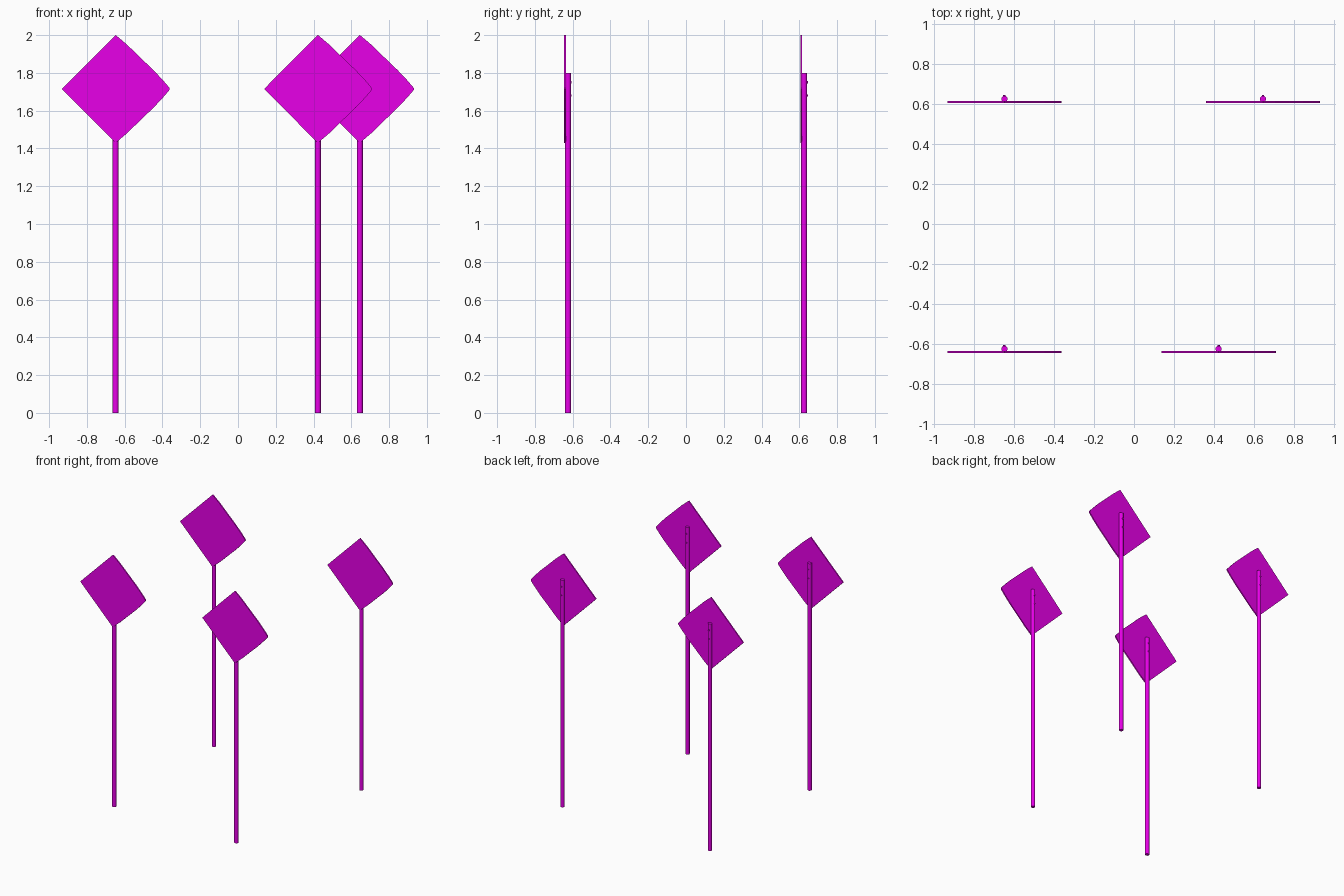
import bpy, bmesh
from math import pi
from mathutils import Matrix

if "Cube" in bpy.data.objects:
    bpy.data.objects.remove(bpy.data.objects["Cube"])

mat = bpy.data.materials.new("magenta")
mat.diffuse_color = (0.8, 0.0, 0.8, 1)
mat.use_nodes = True
mat.node_tree.nodes["Principled BSDF"].inputs["Base Color"].default_value = mat.diffuse_color


def finish(name, bm):
    bmesh.ops.recalc_face_normals(bm, faces=bm.faces)
    me = bpy.data.meshes.new(name)
    bm.to_mesh(me)
    bm.free()
    me.materials.append(mat)
    ob = bpy.data.objects.new(name, me)
    bpy.context.collection.objects.link(ob)
    return ob


def smooth(ob):
    bpy.ops.object.select_all(action='DESELECT')
    bpy.context.view_layer.objects.active = ob
    ob.select_set(True)
    bpy.ops.object.shade_smooth_by_angle()


def plate(name, x, y):
    # diamond outline: straight left edges, slightly bowed right edges
    upper = [(-.277, .008), (-.008, .278), (0, .285), (.008, .279), (.06, .235),
             (.13, .167), (.2, .1), (.25, .047), (.28, .012), (.286, .004)]
    outline = [(-.285, 0)] + upper + [(a, -b) for a, b in reversed(upper)]
    bm = bmesh.new()
    f = bm.faces.new([bm.verts.new((x + a, y, 1.715 + b)) for a, b in outline])
    ext = bmesh.ops.extrude_face_region(bm, geom=[f])
    bmesh.ops.translate(bm, vec=(0, .01, 0),
                        verts=[v for v in ext["geom"] if isinstance(v, bmesh.types.BMVert)])
    finish(name, bm)


def rod(name, r, length, loc, rot=Matrix(), sides=16):
    bm = bmesh.new()
    bmesh.ops.create_cone(bm, cap_ends=True, segments=sides, radius1=r, radius2=r,
                          depth=length, matrix=Matrix.Translation(loc) @ rot)
    smooth(finish(name, bm))


# four sign posts: x centre and y of the plate front
for i, (x, y) in enumerate([(-.648, -.645), (.423, -.645), (-.648, .605), (.645, .605)]):
    plate(f"sign_plate_{i}", x, y)
    rod(f"post_{i}", .0155, 1.8, (x, y + .0205, .9))
    # bolts at the back of the post
    for j, z in enumerate((1.68, 1.75)):
        rod(f"bolt_{i}_{j}", .006, .02, (x, y + .03, z), Matrix.Rotation(pi / 2, 4, 'X'), 8)
